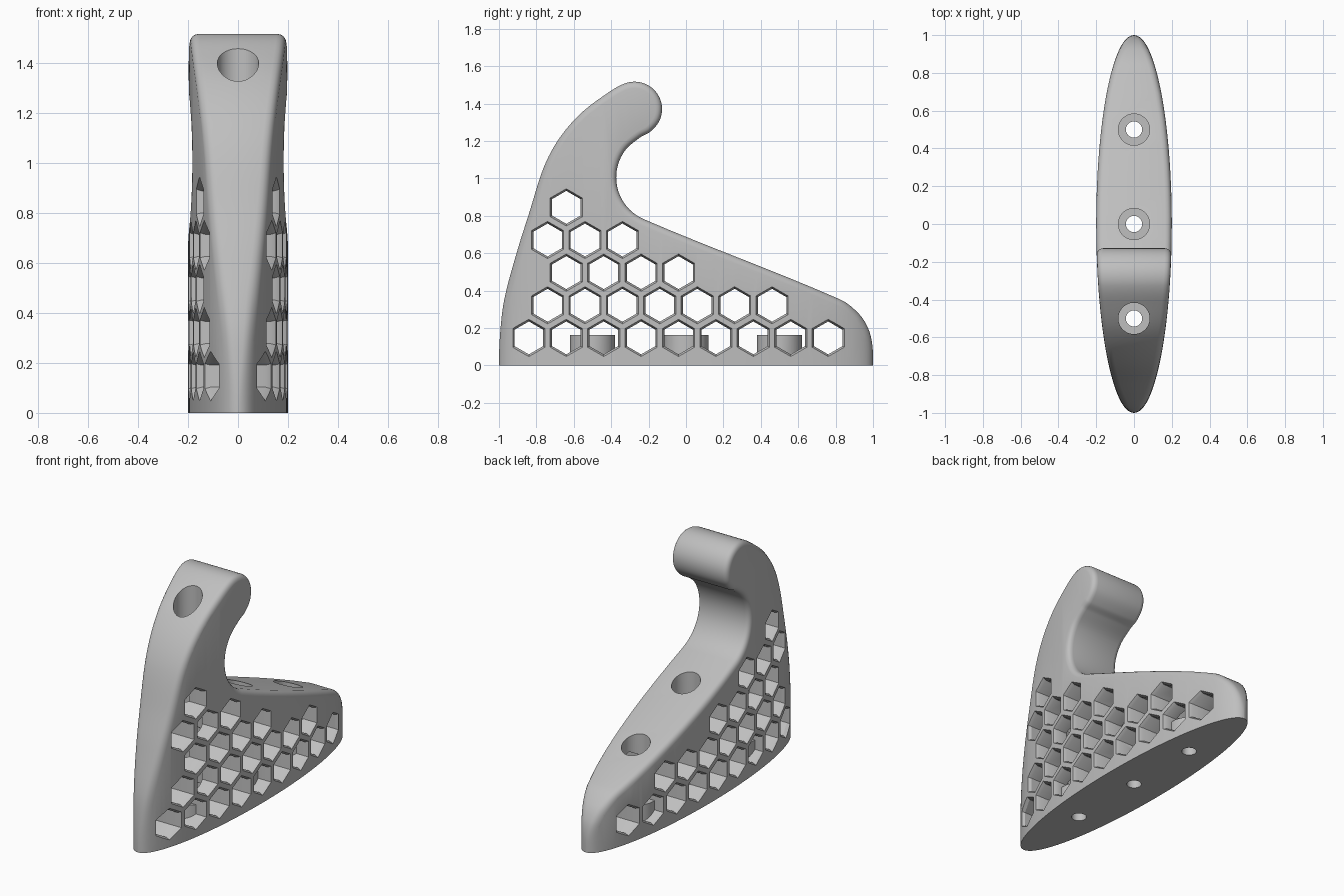
import bpy, bmesh, math
from mathutils import Vector, Matrix

cube = bpy.data.objects.get("Cube")
if cube:
    bpy.data.objects.remove(cube, do_unlink=True)

ROUND = 0.035            # rim rounding radius
SCREWS = (-0.5, 0.0, 0.5)

grey = bpy.data.materials.new("light_grey")
grey.use_nodes = True
colour = (0.52, 0.52, 0.52, 1)
grey.diffuse_color = colour
for node in grey.node_tree.nodes:
    if node.type == 'BSDF_PRINCIPLED':
        node.inputs["Base Color"].default_value = colour


def half_width(y):
    """Elliptical plan of the body."""
    return 0.002 + 0.198 * math.sqrt(max(0.0, 1 - y * y))


def rounded(y, d):
    """Half width at distance d inside the rim."""
    w = half_width(y)
    r = min(ROUND, 0.5 * w)
    gap = max(0.0, r - d)
    return w - r + math.sqrt(max(0.0, r * r - gap * gap))


def arc(cy, cz, r, start, step, count):
    angles = [math.radians(start + step * i) for i in range(count)]
    return [(cy + r * math.cos(a), cz + r * math.sin(a)) for a in angles]


def smooth_path(points, steps):
    """Hermite curve through points, vertical at both ends."""
    p = [Vector(q) for q in points]
    t = [(b - a).normalized() for a, b in zip(p, p[2:])]
    t = [Vector((0, 1))] + t + [Vector((0, -1))]
    path = []
    for a, b, ta, tb in zip(p, p[1:], t, t[1:]):
        size = (b - a).length
        for i in range(steps):
            s = i / steps
            h = s * s * (3 - 2 * s)
            path.append(a * (1 - h) + b * h + ta * size * s * (1 - s) ** 2
                        - tb * size * s * s * (1 - s))
    return path + [p[-1]]


def make_object(name, bm):
    bmesh.ops.recalc_face_normals(bm, faces=bm.faces[:])
    bmesh.ops.triangulate(bm, faces=[f for f in bm.faces if len(f.verts) > 3])
    mesh = bpy.data.meshes.new(name)
    bm.to_mesh(mesh)
    bm.free()
    obj = bpy.data.objects.new(name, mesh)
    bpy.context.collection.objects.link(obj)
    mesh.materials.append(grey)
    return obj


def cylinders(name, radius, low, high):
    """One upright cylinder at each screw position."""
    bm = bmesh.new()
    for y in SCREWS:
        bmesh.ops.create_cone(bm, cap_ends=True, segments=48, radius1=radius,
                              radius2=radius, depth=high - low,
                              matrix=Matrix.Translation((0, y, (low + high) / 2)))
    return make_object(name, bm)


def combine(target, tool, operation):
    mod = target.modifiers.new(tool.name, 'BOOLEAN')
    mod.operation = operation
    mod.solver = 'EXACT'
    mod.object = tool
    tool.hide_render = True
    bpy.context.view_layer.objects.active = target
    bpy.ops.object.modifier_apply(modifier=mod.name)
    bpy.data.objects.remove(tool, do_unlink=True)


# Side outline: front edge, hook tip, hook throat, sloping back
outline = [(-1, 0), (-.993, .18), (-.97, .36), (-.9, .62), (-.84, .81),
           (-.76, 1.06), (-.68, 1.21), (-.57, 1.34), (-.437, 1.444)]
outline += arc(-.275, 1.37, .147, 110, -33, 6)
outline += arc(-.13, 1.005, .243, 118, 26, 6)
outline += [(.823, .353), (.925, .275), (.975, .195), (.996, .11), (1, 0)]
path = smooth_path(outline, 8)

normals = []
for i in range(len(path)):
    t = (path[min(i + 1, len(path) - 1)] - path[max(i - 1, 0)]).normalized()
    normals.append(Vector((t.y, -t.x)))
normals[0], normals[-1] = Vector((1, 0)), Vector((-1, 0))

# Body: flat side sheet with a rounded rim, widened to the ellipse, then mirrored
bm = bmesh.new()
rim_x = {}
rings = []
for share in (0, .1, .3, .6, 1):
    d = share * ROUND
    ring = []
    for p, n in zip(path, normals):
        q = p + n * d
        v = bm.verts.new((0, q.x, q.y))
        rim_x[v] = rounded(q.x, d)
        ring.append(v)
    rings.append(ring)
for a, b in zip(rings, rings[1:]):
    for i in range(len(a) - 1):
        bm.faces.new((a[i], a[i + 1], b[i + 1], b[i]))
bm.faces.new(rings[-1]).material_index = 1
bm.normal_update()
for i in range(1, 48):
    inner = [f for f in bm.faces if f.material_index == 1]
    geom = inner + list({e for f in inner for e in f.edges}) \
        + list({v for f in inner for v in f.verts})
    bmesh.ops.bisect_plane(bm, geom=geom, dist=1e-5, plane_no=(0, 1, 0),
                           plane_co=(0, -math.cos(math.pi * i / 48), 0))
for f in bm.faces:
    f.material_index = 0
for v in bm.verts:
    v.co.x = rim_x.get(v, half_width(v.co.y))
result = bmesh.ops.extrude_face_region(bm, geom=bm.faces[:], use_keep_orig=True)
for v in result["geom"]:
    if isinstance(v, bmesh.types.BMVert):
        v.co.x = -v.co.x
body = make_object("hook_body", bm)

# Honeycomb openings with chamfered mouths that follow the curved sides
bm = bmesh.new()
rows = ((-.84, 9), (-.74, 7), (-.64, 4), (-.74, 3), (-.64, 1))
for row, (first, count) in enumerate(rows):
    for col in range(count):
        cy, cz = first + .2 * col, .147 + .1745 * row
        loops = []
        for side, depth, r in ((1, .02, .111), (1, -.02, .088),
                               (-1, -.02, .088), (-1, .02, .111)):
            corners = arc(cy, cz, r, 30, 60, 6)
            loops.append([bm.verts.new((side * (half_width(y) + depth), y, z))
                          for y, z in corners])
        for a, b in zip(loops, loops[1:]):
            for i in range(6):
                j = (i + 1) % 6
                bm.faces.new((a[i], a[j], b[j], b[i]))
        bm.faces.new(loops[0])
        bm.faces.new(loops[-1])
combine(body, make_object("honeycomb_cutter", bm), 'DIFFERENCE')

# Screw head bores, the seats under them and the screw holes
combine(body, cylinders("bore_cutter", .083, .155, 2), 'DIFFERENCE')
combine(body, cylinders("screw_seats", .12, .02, .162), 'UNION')
combine(body, cylinders("screw_hole_cutter", .043, -.1, .5), 'DIFFERENCE')

# Smooth shading with crisp edges
bpy.ops.object.select_all(action='DESELECT')
body.select_set(True)
bpy.context.view_layer.objects.active = body
bpy.ops.object.shade_smooth_by_angle(angle=math.radians(30))
